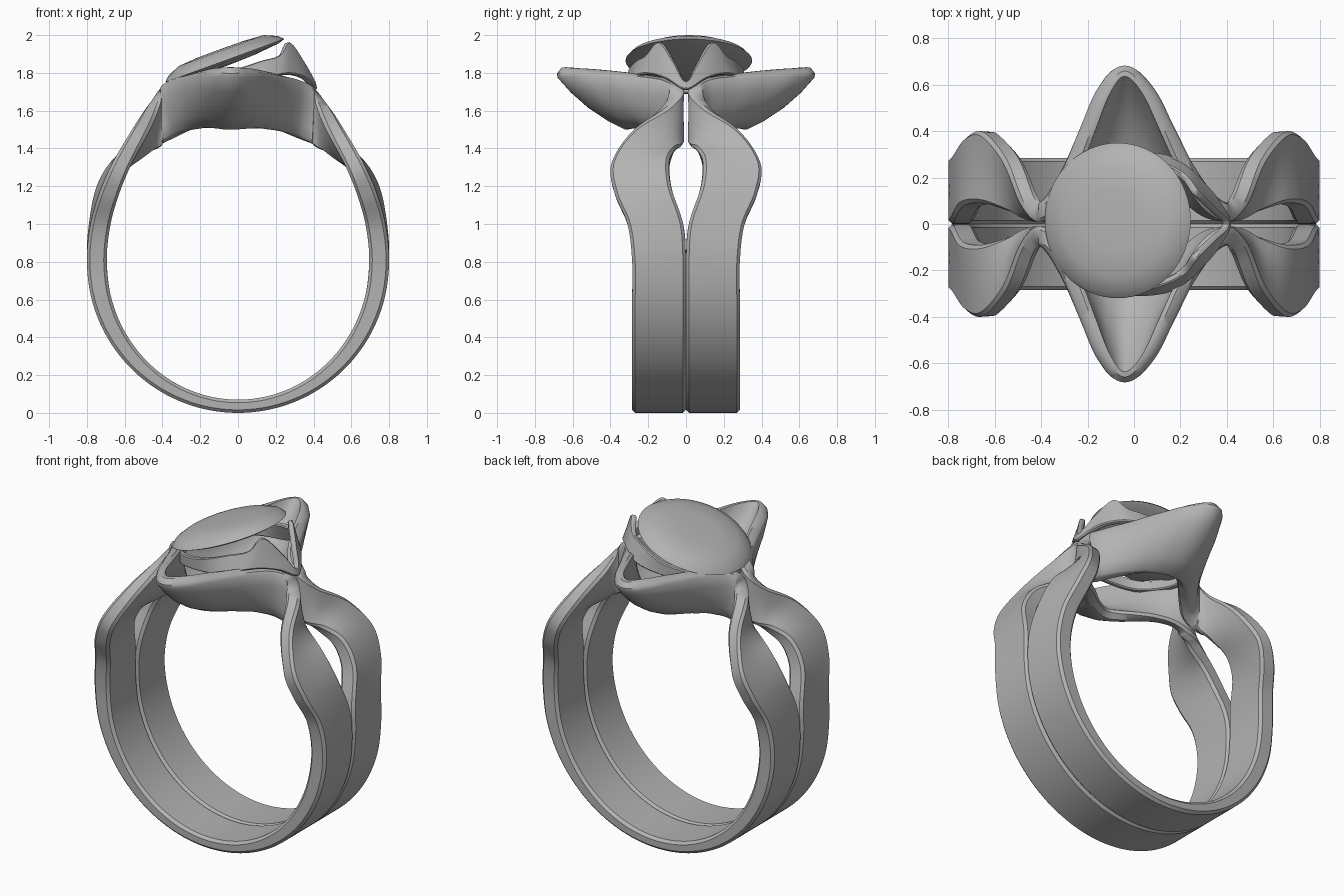
import bpy, bmesh, math
from mathutils import Vector, Matrix

cube = bpy.data.objects.get("Cube")
if cube:
    bpy.data.objects.remove(cube, do_unlink=True)

metal = bpy.data.materials.new("grey metal")
metal.use_nodes = True
metal.diffuse_color = (0.45, 0.45, 0.45, 1)
metal.node_tree.nodes["Principled BSDF"].inputs["Base Color"].default_value = (0.45, 0.45, 0.45, 1)


def finish(name, bm, angle):
    """Turn a bmesh into a named, shaded object."""
    bmesh.ops.recalc_face_normals(bm, faces=bm.faces)
    mesh = bpy.data.meshes.new(name)
    bm.to_mesh(mesh)
    bm.free()
    mesh.materials.append(metal)
    obj = bpy.data.objects.new(name, mesh)
    bpy.context.collection.objects.link(obj)
    bpy.ops.object.select_all(action='DESELECT')
    obj.select_set(True)
    bpy.context.view_layer.objects.active = obj
    bpy.ops.object.shade_smooth_by_angle(angle=math.radians(angle))
    return obj


def closed_loop(half, axis):
    """Complete a half list of (edge, edge) stations by reflecting along an axis."""
    def reflect(p):
        q = Vector(p)
        q[axis] = -q[axis]
        return q
    pairs = [(Vector(s[:3]), Vector(s[3:])) for s in half]
    return pairs + [(reflect(a), reflect(b)) for a, b in pairs[-2:0:-1]]


def smooth_loop(points, steps=8):
    """Closed Catmull-Rom curve through the points."""
    out, n = [], len(points)
    for i in range(n):
        a, b, c, d = (points[(i + k) % n] for k in (-1, 0, 1, 2))
        for s in range(steps):
            t = s / steps
            out.append(0.5 * (2 * b + (c - a) * t + (2 * a - 5 * b + 4 * c - d) * t ** 2
                              + (3 * b - a - 3 * c + d) * t ** 3))
    return out


def ribbon(name, stations, low, high, chamfer, side=1, swell=0, bulge=0):
    """Sweep a chamfered strip between two edge curves.
    It swells away from x = 0 and bulges towards the crown."""
    top = smooth_loop([s[0] for s in stations])
    bottom = smooth_loop([s[1] for s in stations])
    n = len(top)
    bm = bmesh.new()
    rings = []
    for i in range(n):
        j, k = (i + 1) % n, i - 1
        tangent = top[j] + bottom[j] - top[k] - bottom[k]
        across = top[i] - bottom[i]
        width = across.length
        across.normalize()
        normal = tangent.cross(across).normalized()
        c = min(chamfer, width / 4)
        deep = high + swell * bottom[i].x ** 2
        bow = bulge * max(0, top[i].z - 1.7)
        curve = [(width * f, bow * math.sin(math.pi * f)) for f in (0.25, 0.5, 0.75)]
        section = [(c, low)] + [(u, low + v) for u, v in curve]
        section += [(width - c, low), (width, low + c), (width, deep - c), (width - c, deep)]
        section += [(u, deep + v) for u, v in reversed(curve)]
        section += [(c, deep), (0, deep - c), (0, low + c)]
        ring = []
        for u, v in section:
            p = bottom[i] + across * u + normal * v
            ring.append(bm.verts.new((p.x, p.y * side, p.z)))
        rings.append(ring)
    for i in range(n):
        a, b = rings[i], rings[(i + 1) % n]
        for k in range(len(a)):
            m = (k + 1) % len(a)
            bm.faces.new((a[k], a[m], b[m], b[k]))
    return finish(name, bm, 40)


# Shank: circular lower part, as outer edge and inner edge
radius = 0.8
band = []
for degrees in range(0, 91, 15):
    a = math.radians(degrees)
    x, z = radius * math.sin(a), radius * (1 - math.cos(a))
    band.append((x, 0.285, z, x, 0, z))

# Shoulder lobe, pinch and flared crown
band += [
    (.78, .31, 1.0, .79, .015, 1.0),
    (.73, .38, 1.17, .75, .08, 1.2),
    (.66, .395, 1.33, .665, .09, 1.34),
    (.565, .28, 1.5, .56, .055, 1.4),
    (.49, .09, 1.625, .48, .02, 1.41),
    (.41, .01, 1.715, .4, .01, 1.425),
    (.31, .07, 1.765, .31, .03, 1.46),
    (.22, .22, 1.795, .22, .1, 1.5),
    (.14, .41, 1.82, .14, .175, 1.525),
    (.07, .575, 1.835, .07, .235, 1.54),
    (0, .65, 1.84, 0, .265, 1.545),
]
loop = closed_loop(band, 0)

# The crown leans slightly sideways between the pinches
for pair in loop:
    for p in pair:
        if p.z > 1:
            p.x -= 0.04 * max(0, 1 - abs(p.x) / 0.45)

for name, side in (("back_band", 1), ("front_band", -1)):
    ribbon(name, loop, 0, 0.07, 0.016, side, swell=0.055, bulge=0.2)

# Wavy setting that rises in two prongs beside the stone
setting = [
    (.395, 0, 1.755, .405, 0, 1.71),
    (.34, .06, 1.855, .355, .1, 1.765),
    (.265, .135, 1.96, .285, .18, 1.79),
    (.215, .2, 1.89, .215, .245, 1.785),
    (.12, .25, 1.86, .12, .29, 1.75),
    (-.05, .29, 1.81, -.05, .29, 1.73),
    (-.24, .22, 1.775, -.23, .22, 1.71),
    (-.34, 0, 1.745, -.33, 0, 1.69),
]
ribbon("wavy_setting", closed_loop(setting, 1), -0.015, 0.015, 0.006)

# Tilted lens-shaped disc
bm = bmesh.new()
profile = [(0, .065), (.13, .064), (.24, .056), (.31, .026), (.335, 0),
           (.3, -.012), (.16, -.025), (0, -.03)]
verts = [bm.verts.new((r, 0, z)) for r, z in profile]
edges = [bm.edges.new(pair) for pair in zip(verts, verts[1:])]
bmesh.ops.spin(bm, geom=verts + edges, cent=(0, 0, 0), axis=(0, 0, 1),
               angle=math.tau, steps=64, use_duplicate=False)
bmesh.ops.remove_doubles(bm, verts=bm.verts, dist=0.0005)
bm.transform(Matrix.Translation((-.07, .015, 1.865)) @ Matrix.Rotation(math.radians(-20), 4, 'Y'))
finish("top_disc", bm, 35)
